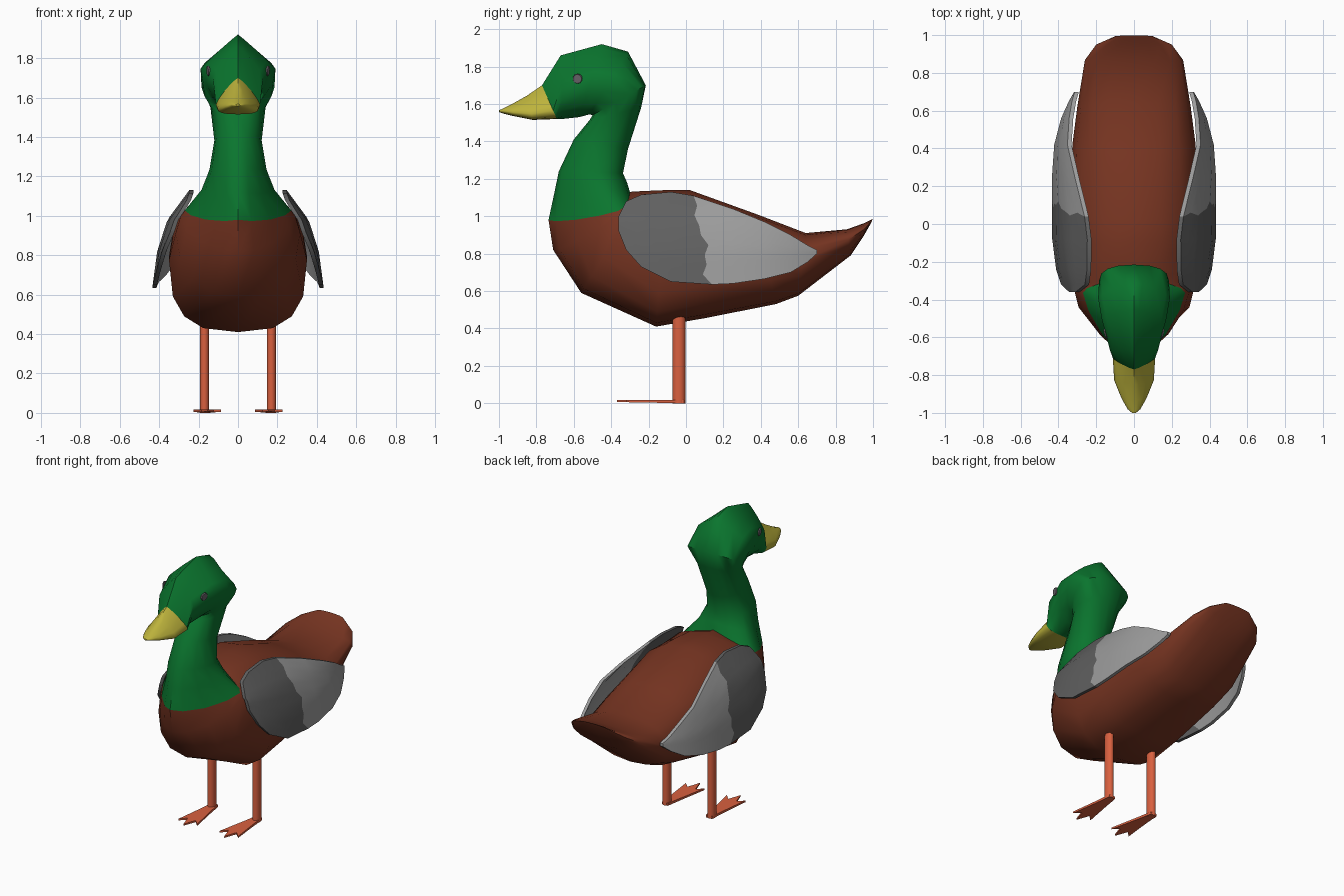
import bpy, bmesh, math
from mathutils import Vector
from mathutils.bvhtree import BVHTree

if "Cube" in bpy.data.objects:
    bpy.data.objects.remove(bpy.data.objects["Cube"])


def material(name, r, g, b):
    def lin(c):
        c /= 255
        return c / 12.92 if c < 0.04045 else ((c + 0.055) / 1.055) ** 2.4
    m = bpy.data.materials.new(name)
    m.diffuse_color = (lin(r), lin(g), lin(b), 1)
    m.use_nodes = True
    m.node_tree.nodes["Principled BSDF"].inputs["Base Color"].default_value = m.diffuse_color
    return m


BROWN = material("brown feathers", 118, 52, 33)
GREEN = material("green feathers", 10, 117, 46)
YELLOW = material("yellow bill", 189, 179, 60)
ORANGE = material("orange legs", 217, 96, 63)
DARK = material("dark grey feathers", 96, 96, 96)
LIGHT = material("light grey feathers", 156, 156, 156)
EYE = material("eye grey", 104, 98, 104)


def finish(bm, name, mats, angle=50):
    bmesh.ops.recalc_face_normals(bm, faces=bm.faces)
    me = bpy.data.meshes.new(name)
    bm.to_mesh(me)
    bm.free()
    ob = bpy.data.objects.new(name, me)
    bpy.context.collection.objects.link(ob)
    for m in mats:
        me.materials.append(m)
    bpy.ops.object.select_all(action='DESELECT')
    ob.select_set(True)
    bpy.context.view_layer.objects.active = ob
    if angle:
        bpy.ops.object.shade_smooth_by_angle(angle=math.radians(angle))
    return ob


def loft(name, rings, mat, cap=False, n=16):
    """Skin rings: top y,z, bottom y,z, half width, widest level, upper and lower roundness, side sag."""
    bm = bmesh.new()
    loops = []
    for ty, tz, by, bz, w, f, nu, nl, sag in rings:
        top, bot = Vector((0, ty, tz)), Vector((0, by, bz))
        mid = top.lerp(bot, f)
        loop = []
        for i in range(n):
            a = 2 * math.pi * i / n
            c, s = math.cos(a), math.sin(a)
            e = 2 / (nu if c > 0 else nl)
            cc, ss = abs(c) ** e, math.copysign(abs(s) ** e, s)
            p = mid + (top - mid if c > 0 else bot - mid) * cc
            loop.append(bm.verts.new((w * ss, p.y, p.z - sag * abs(ss))))
        loops.append(loop)
    for a, b in zip(loops, loops[1:]):
        for i in range(n):
            j = (i + 1) % n
            bm.faces.new((a[i], a[j], b[j], b[i]))
    if cap:
        bm.faces.new(loops[-1])
    return finish(bm, name, [mat])


# Body, from the breast back to the tail
neck_base = (-0.30, 1.13, -0.735, 0.98, 0.27, 0.15, 2, 1.4, 0.08)
loft("body", [
    neck_base,
    (-0.28, 1.132, -0.71, 0.82, 0.29, 0.2, 2, 1.5, 0.07),
    (-0.22, 1.135, -0.56, 0.59, 0.315, 0.4, 2.1, 2.2, 0),
    (-0.10, 1.14, -0.16, 0.41, 0.35, 0.5, 2.2, 2.8, 0),
    (0.02, 1.14, 0.10, 0.455, 0.35, 0.5, 2.2, 2.8, 0),
    (0.38, 1.01, 0.48, 0.53, 0.325, 0.5, 2.3, 2.5, 0),
    (0.64, 0.91, 0.60, 0.575, 0.30, 0.45, 2.3, 2.2, 0),
    (0.86, 0.93, 0.88, 0.79, 0.26, 0.4, 2.3, 2, 0),
    (0.95, 0.962, 0.95, 0.895, 0.20, 0.5, 2, 2, 0),
    (0.998, 0.985, 0.99, 0.965, 0.10, 0.5, 2, 2, 0)], BROWN, True)

# Neck and head
bill_base = (-0.77, 1.70, -0.69, 1.52, 0.112, 0.75, 1.2, 2.8, 0)
head = loft("neck_and_head", [
    neck_base,
    (-0.315, 1.18, -0.705, 1.12, 0.185, 0.3, 2, 1.6, 0.03),
    (-0.337, 1.23, -0.68, 1.24, 0.145, 0.4, 2, 1.8, 0),
    (-0.31, 1.36, -0.60, 1.41, 0.12, 0.45, 2.2, 2, 0),
    (-0.24, 1.58, -0.515, 1.515, 0.14, 0.45, 2.4, 2, 0),
    (-0.215, 1.70, -0.50, 1.54, 0.185, 0.3, 2.4, 2, 0),
    (-0.31, 1.88, -0.515, 1.545, 0.19, 0.4, 1.3, 2, 0),
    (-0.45, 1.92, -0.57, 1.53, 0.172, 0.4, 1.05, 2.1, 0),
    (-0.67, 1.86, -0.66, 1.52, 0.128, 0.45, 1.15, 2.3, 0),
    bill_base], GREEN)

# Bill
loft("bill", [
    bill_base,
    (-0.85, 1.645, -0.82, 1.515, 0.105, 0.75, 1.3, 2.8, 0),
    (-0.93, 1.60, -0.92, 1.535, 0.066, 0.7, 1.6, 2.5, 0),
    (-0.98, 1.575, -0.98, 1.55, 0.034, 0.5, 2, 2, 0),
    (-1.0, 1.567, -1.0, 1.557, 0.01, 0.5, 2, 2, 0)], YELLOW, True)

# Eyes: thin discs laid on the head surface
me = head.data
tree = BVHTree.FromPolygons([v.co for v in me.vertices], [list(p.vertices) for p in me.polygons])
for side, label in ((1, "right"), (-1, "left")):
    hit, normal, _, _ = tree.ray_cast(Vector((side, -0.58, 1.735)), Vector((-side, 0, 0)))
    if normal.x * side < 0:
        normal = -normal
    bm = bmesh.new()
    bmesh.ops.create_cone(bm, cap_ends=True, segments=12, radius1=0.027, radius2=0.024, depth=0.008)
    bm.transform(normal.to_track_quat('Z', 'Y').to_matrix().to_4x4())
    bmesh.ops.translate(bm, verts=bm.verts, vec=hit + normal * 0.001)
    finish(bm, label + "_eye", [EYE], 0)

# Wings: curved plates, dark in front and light behind a ragged edge
COLUMNS = [(-0.36, 1.00, 0.92), (-0.32, 1.08, 0.82), (-0.24, 1.115, 0.73), (-0.08, 1.13, 0.65),
           (0.08, 1.11, 0.635), (0.25, 1.04, 0.64), (0.42, 0.97, 0.665), (0.56, 0.90, 0.70),
           (0.65, 0.845, 0.755), (0.70, 0.82, 0.80)]
RAGGED = [-0.04, -0.02, -0.035, -0.01, 0.0, 0.04, 0.02, 0.03, 0.01, 0.06]
EDGE = 4


def wing_x(y, z):
    pts = [(0.62, 0.437), (0.82, 0.41), (0.98, 0.358), (1.14, 0.24)]
    x = pts[-1][1]
    for (z0, x0), (z1, x1) in zip(pts, pts[1:]):
        if z0 <= z <= z1:
            x = x0 + (x1 - x0) * (z - z0) / (z1 - z0)
    return x - 0.6 * max(0, y - 0.3) ** 2 - 0.5 * max(0, -0.1 - y) ** 2


for side, label in ((1, "right"), (-1, "left")):
    bm = bmesh.new()
    rows = len(RAGGED)
    sheets = []
    for inset in (0, 0.022):
        grid = []
        for i, (y, top, bottom) in enumerate(COLUMNS):
            col = []
            for r in range(rows):
                z = top + (bottom - top) * r / (rows - 1)
                yy = y + (RAGGED[r] if i == EDGE else 0)
                col.append(bm.verts.new((side * (wing_x(yy, z) - inset), yy, z)))
            grid.append(col)
        sheets.append(grid)
        for i in range(len(grid) - 1):
            for r in range(rows - 1):
                f = bm.faces.new((grid[i][r], grid[i + 1][r], grid[i + 1][r + 1], grid[i][r + 1]))
                f.material_index = int(i >= EDGE)
    # rim joining the outer and inner sheets
    last = len(COLUMNS) - 1
    path = ([(i, 0) for i in range(last)] + [(last, r) for r in range(rows - 1)]
            + [(i, rows - 1) for i in range(last, 0, -1)] + [(0, r) for r in range(rows - 1, 0, -1)])
    for (a, b), (c, d) in zip(path, path[1:] + path[:1]):
        f = bm.faces.new((sheets[0][a][b], sheets[0][c][d], sheets[1][c][d], sheets[1][a][b]))
        f.material_index = int(min(a, c) >= EDGE)
    finish(bm, label + "_wing", [DARK, LIGHT], 40)

# Legs and webbed feet
FOOT = [(-0.01, -0.01), (0.035, -0.01), (0.045, -0.12), (0.07, -0.32), (0.03, -0.28),
        (0.0, -0.37), (-0.03, -0.28), (-0.07, -0.32), (-0.03, -0.12)]
for side, label in ((1, "right"), (-1, "left")):
    bm = bmesh.new()
    bmesh.ops.create_cone(bm, cap_ends=True, segments=10, radius1=1, radius2=1, depth=0.49)
    for v in bm.verts:
        v.co = (side * 0.17 + v.co.x * 0.025, -0.038 + v.co.y * 0.034, v.co.z + 0.245)
    finish(bm, label + "_leg", [ORANGE])
    bm = bmesh.new()
    face = bm.faces.new([bm.verts.new((side * (0.155 + x), y, -0.018 * y)) for x, y in FOOT])
    ext = bmesh.ops.extrude_face_region(bm, geom=[face])
    for v in ext["geom"]:
        if isinstance(v, bmesh.types.BMVert):
            v.co.z = 0.017
    finish(bm, label + "_foot", [ORANGE], 30)
